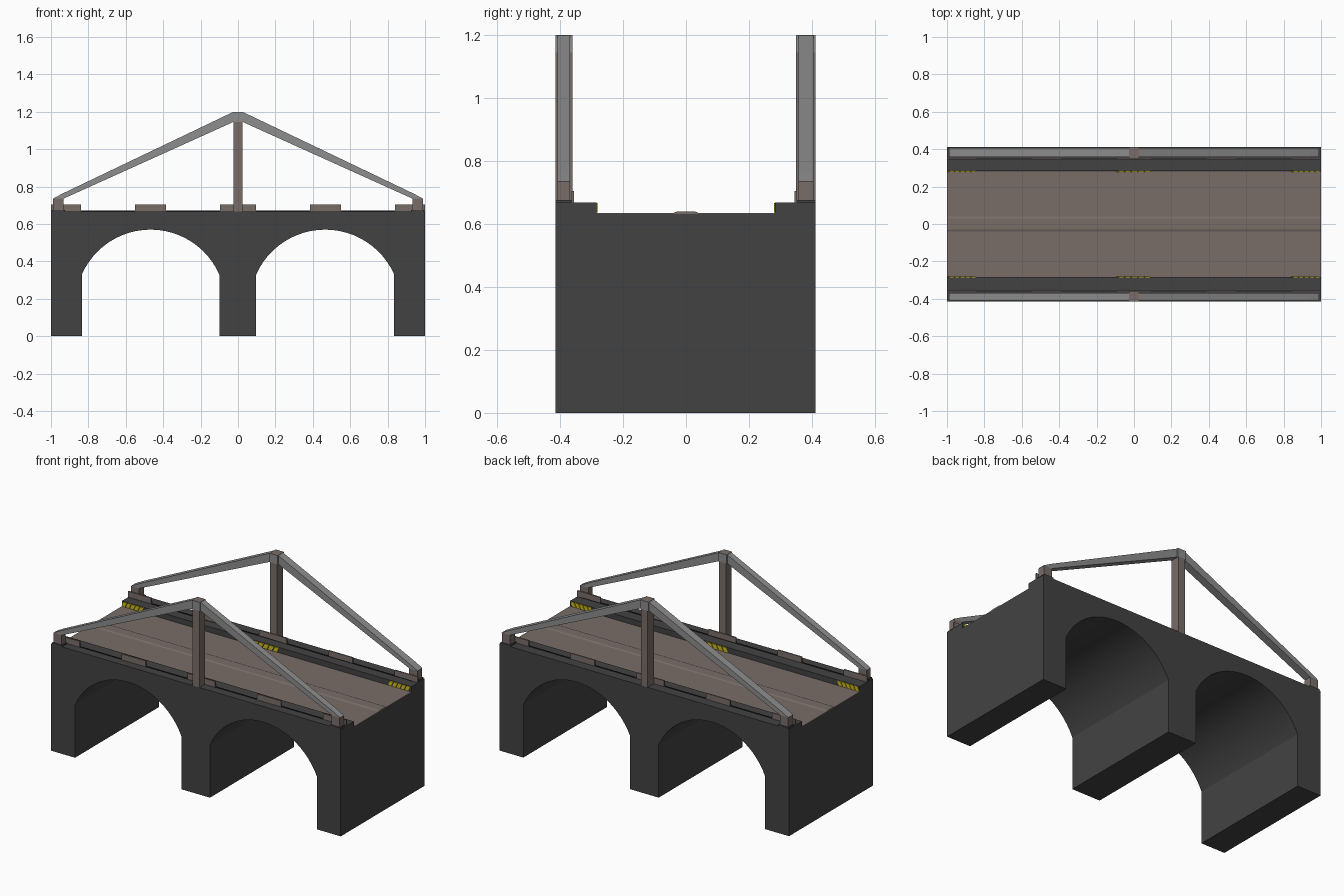
import bpy, bmesh, math

cube = bpy.data.objects.get("Cube")
if cube:
    bpy.data.objects.remove(cube, do_unlink=True)


def material(name, rgb):
    m = bpy.data.materials.new(name)
    m.use_nodes = True
    m.diffuse_color = (*rgb, 1)
    m.node_tree.nodes["Principled BSDF"].inputs["Base Color"].default_value = (*rgb, 1)
    return m


STONE = material("dark stone", (0.055, 0.055, 0.055))
BROWN = material("brown grey", (0.19, 0.155, 0.138))
STEEL = material("light steel", (0.27, 0.27, 0.27))
YELLOW = material("warning yellow", (0.62, 0.5, 0.01))
BLACK = material("black trim", (0.015, 0.015, 0.015))


def prism(name, outlines, lo, hi, mat, axis="y", smooth=False):
    """Extrude flat outlines: (x, z) along y, or (y, z) along x."""
    bm = bmesh.new()
    for outline in outlines:
        place = (lambda a, b, t: (a, t, b)) if axis == "y" else (lambda a, b, t: (t, a, b))
        face = bm.faces.new([bm.verts.new(place(a, b, lo)) for a, b in outline])
        grown = bmesh.ops.extrude_face_region(bm, geom=[face])["geom"]
        shift = place(0, 0, hi - lo)
        bmesh.ops.translate(bm, vec=shift, verts=[g for g in grown if isinstance(g, bmesh.types.BMVert)])
    bmesh.ops.recalc_face_normals(bm, faces=bm.faces)
    mesh = bpy.data.meshes.new(name)
    bm.to_mesh(mesh)
    bm.free()
    mesh.materials.append(mat)
    if smooth:
        mesh.polygons.foreach_set("use_smooth", [True] * len(mesh.polygons))
        mesh.set_sharp_from_angle(angle=math.radians(25))
    obj = bpy.data.objects.new(name, mesh)
    bpy.context.collection.objects.link(obj)
    return obj


def rect(a0, a1, b0, b1):
    return [(a0, b0), (a1, b0), (a1, b1), (a0, b1)]


def arch(x0, x1, spring, crown, steps=24):
    """Opening outline from left foot, over a circular segment, to right foot."""
    half, rise = (x1 - x0) / 2, crown - spring
    radius = (half * half + rise * rise) / (2 * rise)
    swing = math.asin(half / radius)
    pts = [(x0, 0)]
    for i in range(steps + 1):
        t = swing * (2 * i / steps - 1)
        pts.append(((x0 + x1) / 2 + radius * math.sin(t), crown - radius + radius * math.cos(t)))
    return pts + [(x1, 0)]


FRONT, BACK = -0.415, 0.412
DECK, CURB = 0.632, 0.668

# Masonry body with two arches
outline = [(-1, 0)] + arch(-0.835, -0.10, 0.33, 0.57) + arch(0.097, 0.835, 0.33, 0.57)
outline += [(1, 0), (1, DECK), (-1, DECK)]
prism("arched_body", [outline], FRONT, BACK, STONE, smooth=True)

# Road surface with a slightly raised centre
road = [(-0.284, DECK), (0.282, DECK), (0.282, 0.635), (0.04, 0.635), (0.03, 0.639),
        (-0.03, 0.639), (-0.04, 0.635), (-0.284, 0.635)]
prism("road_surface", [road], -1, 1, BROWN, axis="x")

# Zones along the bridge that carry plates and warning stripes
ENDS_AND_MIDDLE = [(-1, -0.84), (-0.095, 0.095), (0.84, 1)]
PLATES = ENDS_AND_MIDDLE + [(-0.55, -0.385), (0.385, 0.55)]


def stripes(x0, x1, count=5, lean=0.014):
    step = (x1 - x0 - lean) / count
    shapes = []
    for i in range(count):
        a, b = x0 + i * step, x0 + (i + 0.8) * step
        shapes.append([(a, 0.637), (b, 0.637), (b + lean, 0.666), (a + lean, 0.666)])
    return shapes


def build_side(label, outer, curb_in, truss_in):
    s = 1 if outer > 0 else -1

    # Raised curb with a trim line
    prism(label + "_curb", [rect(*sorted((outer, curb_in)), DECK, CURB)], -1, 1, STONE, axis="x")
    trim = sorted((truss_in, truss_in - s * 0.006))
    prism(label + "_curb_trim", [rect(*trim, CURB, CURB + 0.004)], -0.96, 0.96, BLACK, axis="x")

    # Low guard plates
    plate = sorted((truss_in + s * 0.002, truss_in - s * 0.006))
    prism(label + "_guard_plates", [rect(a, b, CURB, 0.705) for a, b in PLATES], *plate, BROWN)

    # Warning stripes on the curb's inner face
    paint = sorted((curb_in, curb_in - s * 0.004))
    prism(label + "_warning_stripes", [p for z in ENDS_AND_MIDDLE for p in stripes(*z)], *paint, YELLOW)

    # Central post and its cap
    wide = sorted((outer, truss_in))
    prism(label + "_centre_post", [rect(-0.024, 0.024, CURB, 1.146)], *wide, BROWN)
    cap = prism(label + "_post_cap", [rect(-0.028, 0.028, 1.145, 1.2)], *wide, STEEL)
    cap.data.materials.append(BROWN)
    for f in cap.data.polygons:
        f.material_index = int(f.normal.z > 0.5)

    # End shoes and tapering sloped beams
    slim = (wide[0] + 0.007, wide[1] - 0.007)
    for end, m in (("left", 1), ("right", -1)):
        shoe = [(m * x, z) for x, z in rect(0.932, 0.988, CURB + 0.006, 0.735)]
        prism(f"{label}_{end}_shoe", [shoe], *slim, BROWN)
        foot = [(m * x, z) for x, z in rect(0.925, 0.994, CURB, CURB + 0.008)]
        prism(f"{label}_{end}_foot", [foot], *wide, STONE)
        beam = [(0.99, 0.735), (0.934, 0.735), (0.026, 1.145), (0.026, 1.199), (0.94, 0.762)]
        prism(f"{label}_{end}_beam", [[(m * x, z) for x, z in beam]], *slim, STEEL)


build_side("front", FRONT, -0.285, -0.361)
build_side("back", BACK, 0.283, 0.350)
